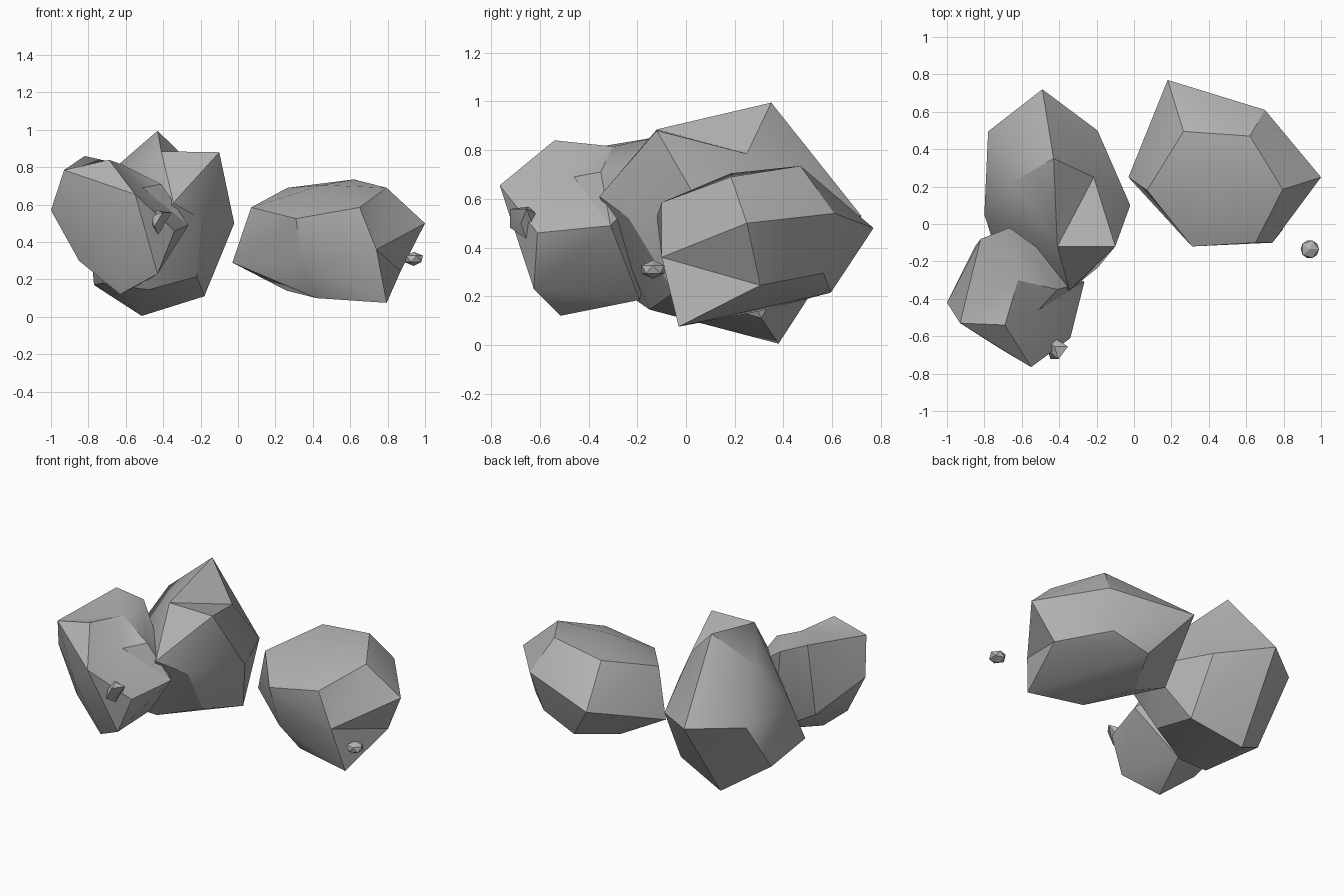
import bpy
import bmesh
import math
from mathutils import Vector

# Remove the default cube only
default_cube = bpy.data.objects.get("Cube")
if default_cube:
    bpy.data.objects.remove(default_cube, do_unlink=True)

# One plain stone colour
stone = bpy.data.materials.new("stone_grey")
stone.use_nodes = True
stone.diffuse_color = (.45, .45, .45, 1)
stone.node_tree.nodes["Principled BSDF"].inputs["Base Color"].default_value = stone.diffuse_color


def add_object(name, bm):
    """Turn a bmesh into a shaded stone object."""
    bmesh.ops.recalc_face_normals(bm, faces=bm.faces)
    mesh = bpy.data.meshes.new(name)
    bm.to_mesh(mesh)
    bm.free()
    mesh.materials.append(stone)
    obj = bpy.data.objects.new(name, mesh)
    bpy.context.collection.objects.link(obj)
    bpy.ops.object.select_all(action="DESELECT")
    obj.select_set(True)
    bpy.context.view_layer.objects.active = obj
    bpy.ops.object.shade_smooth_by_angle(angle=math.radians(30))
    return obj


def boulder(name, corners, dents):
    """Wrap a faceted skin around the corners, then press each dent from its outer to its inner point."""
    bm = bmesh.new()
    verts = [bm.verts.new(corner) for corner in corners]
    pressed = [(bm.verts.new(outer), inner) for outer, inner in dents]
    bmesh.ops.convex_hull(bm, input=verts + [v for v, inner in pressed])
    for v, inner in pressed:
        v.co = Vector(inner)
    loose = [v for v in bm.verts if not v.link_faces]
    bmesh.ops.delete(bm, geom=loose, context="VERTS")
    return add_object(name, bm)


def pebble(name, centre, size, spike=1.0):
    """Small stone; a spike factor below one pulls alternate corners inwards."""
    bm = bmesh.new()
    bmesh.ops.create_icosphere(bm, subdivisions=1, radius=1)
    for i, v in enumerate(bm.verts):
        if i % 2:
            v.co *= spike
        v.co = Vector(centre) + v.co * Vector(size)
    return add_object(name, bm)


# Broad boulder on the left side, with a notch low in its front corner
boulder("left_boulder", [
    # crown ring and its middle
    (.265, .495, .69), (.62, .47, .735), (.795, .185, .69),
    (.65, -.1, .585), (.31, -.12, .525), (.07, .18, .585), (.45, .185, .705),
    # widest ring
    (.18, .77, .48), (.7, .61, .54), (1, .25, .5), (-.03, .25, .29),
    # underside
    (.345, -.07, .27), (.795, -.03, .075), (.87, .305, .245), (.63, .565, .295),
    (.39, .595, .215), (.26, .31, .14), (.42, .035, .1),
], [((.98, -.15, .37), (.74, -.1, .36))])

# Tall boulder at the centre, with a dent beside its peak
boulder("tall_boulder", [
    # peak and shoulders
    (-.43, .35, .995), (-.1, -.12, .88), (-.41, -.12, .885), (-.655, .22, .8),
    # widest ring
    (-.49, .72, .53), (-.78, .495, .53), (-.195, .5, .475), (-.02, .1, .5),
    (-.345, -.355, .61), (-.195, -.235, .52), (-.8, .05, .5),
    # underside
    (-.515, .38, .005), (-.18, .31, .11), (-.77, .22, .17), (-.72, -.2, .18),
    (-.48, -.15, .145), (-.22, -.05, .215),
], [((-.215, .25, 1), (-.215, .25, .785))])

# Leaning boulder in front, pressed in on its top and its inner side
boulder("front_boulder", [
    # top
    (-.93, -.53, .785), (-.69, -.54, .84), (-.82, -.08, .86), (-.665, -.02, .8),
    (-.41, -.35, .71),
    # sides
    (-.55, -.765, .655), (-.71, -.67, .5), (-1, -.42, .57),
    (-.34, -.61, .46), (-.265, -.31, .49),
    # underside
    (-.43, -.625, .23), (-.63, -.515, .12), (-.85, -.45, .3), (-.85, -.12, .4),
    (-.5, -.19, .185),
], [
    ((-.66, -.31, .89), (-.62, -.3, .815)),
    ((-.45, -.48, .76), (-.51, -.46, .69)),
])

# Loose pebble and a jagged chip stuck to the front boulder
pebble("loose_pebble", (.94, -.135, .31), (.055, .055, .038))
pebble("jagged_chip", (-.425, -.655, .52), (.08, .08, .085), spike=.55)
